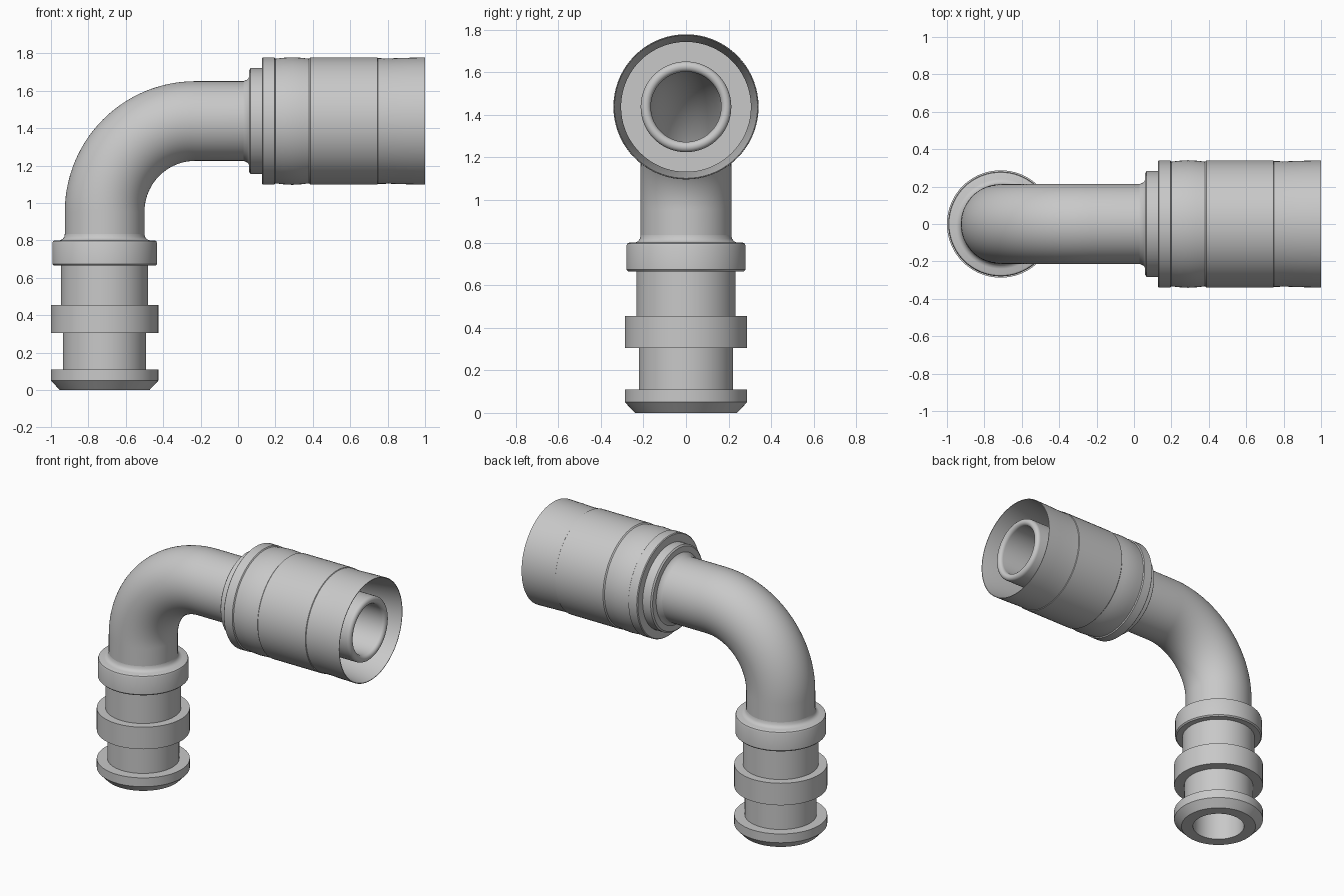
import bpy
import bmesh
from math import sin, cos, pi, radians
from mathutils import Vector

cube = bpy.data.objects.get("Cube")
if cube:
    bpy.data.objects.remove(cube, do_unlink=True)

SEGMENTS = 72
AXIS_X, AXIS_Z = -0.713, 1.438     # lower leg axis and upper arm axis
BEND = 0.485                       # bend radius of the centre line
PIPE, BORE, TIP = 0.213, 0.165, 0.99

metal = bpy.data.materials.new("grey metal")
metal.use_nodes = True
grey = (0.58, 0.58, 0.58, 1)
metal.diffuse_color = grey
metal.node_tree.nodes["Principled BSDF"].inputs["Base Color"].default_value = grey


def loft(name, stations, closed=False):
    """Skin rings given as (centre, tilt from vertical, radius)."""
    bm = bmesh.new()
    rings = []
    for centre, tilt, r in stations:
        u, v = Vector((cos(tilt), 0, -sin(tilt))), Vector((0, 1, 0))
        rings.append([bm.verts.new(centre + r * (cos(t) * u + sin(t) * v))
                      for t in (2 * pi * i / SEGMENTS for i in range(SEGMENTS))])
    pairs = list(zip(rings, rings[1:]))
    if closed:
        pairs.append((rings[-1], rings[0]))
    for a, b in pairs:
        for i in range(SEGMENTS):
            j = (i + 1) % SEGMENTS
            bm.faces.new((a[i], a[j], b[j], b[i]))
    mesh = bpy.data.meshes.new(name)
    bm.to_mesh(mesh)
    bm.free()
    mesh.materials.append(metal)
    obj = bpy.data.objects.new(name, mesh)
    bpy.context.collection.objects.link(obj)
    bpy.ops.object.select_all(action="DESELECT")
    obj.select_set(True)
    bpy.context.view_layer.objects.active = obj
    bpy.ops.object.shade_smooth_by_angle(angle=radians(30))
    return obj


def on_leg(profile):
    return [(Vector((AXIS_X, 0, z)), 0, r) for z, r in profile]


def on_arm(profile):
    return [(Vector((x, 0, AXIS_Z)), pi / 2, r) for x, r in profile]


def bend(r, steps=28):
    centre = Vector((AXIS_X + BEND, 0, AXIS_Z - BEND))
    return [(centre + BEND * Vector((-cos(a), 0, sin(a))), a, r)
            for a in (pi / 2 * i / steps for i in range(steps + 1))]


# Hollow elbow pipe: outer wall, rounded nozzle lip, then the bore back down
lip = (PIPE - BORE) / 2
lip_profile = [(TIP - lip + lip * sin(a), (PIPE + BORE) / 2 + lip * cos(a))
               for a in (pi * i / 10 for i in range(11))]
loft("elbow_pipe",
     on_leg([(0, PIPE)]) + bend(PIPE) + on_arm(lip_profile)
     + bend(BORE)[::-1] + on_leg([(0, BORE)]), closed=True)

# Ribbed spigot around the lower leg
loft("ribbed_spigot", on_leg([
    (0, PIPE), (0, 0.24), (0.05, 0.287), (0.11, 0.287), (0.11, 0.222),
    (0.305, 0.222), (0.305, 0.287), (0.455, 0.287), (0.455, 0.233),
    (0.665, 0.233), (0.665, 0.272), (0.673, 0.28), (0.785, 0.28),
    (0.796, 0.276), (0.8, 0.266), (0.8, 0.24), (0.806, 0.226),
    (0.818, 0.216), (0.835, PIPE)]))

# Stepped collar and thin coupling sleeve around the arm, open at the end
loft("coupling_sleeve", on_arm([
    (0.03, PIPE), (0.05, 0.222), (0.06, 0.235), (0.06, 0.273),
    (0.068, 0.283), (0.128, 0.283), (0.128, 0.335), (0.133, 0.34),
    (0.195, 0.34), (0.2, 0.333), (0.24, 0.338), (0.29, 0.341),
    (0.34, 0.338), (0.38, 0.333), (0.387, 0.34), (0.745, 0.34),
    (0.748, 0.336), (0.81, 0.335), (0.9, 0.338), (1, 0.34),
    (1, 0.336), (0.76, 0.305), (0.6, 0.305), (0.6, PIPE)]))
